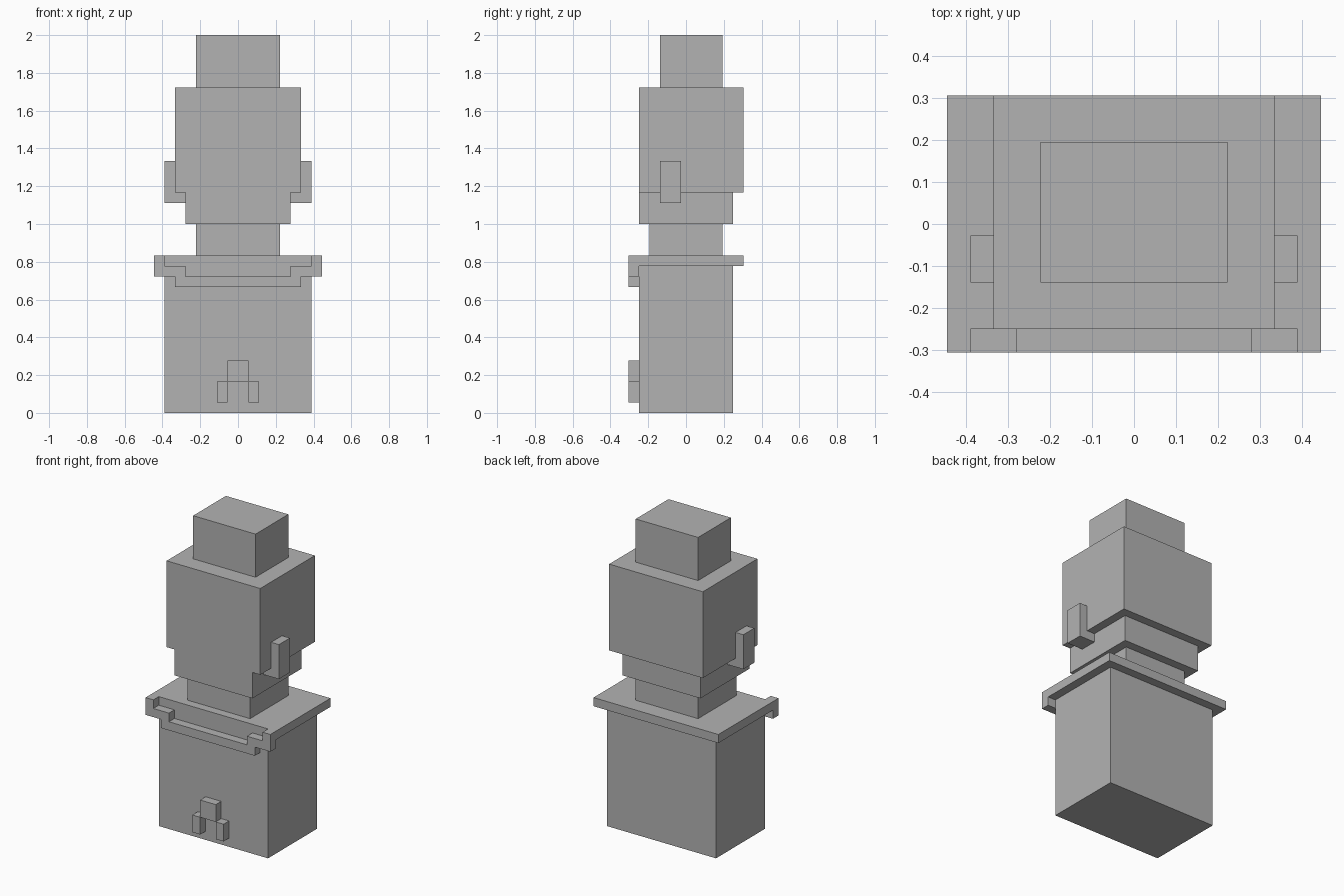
import bpy
import bmesh

cube = bpy.data.objects.get("Cube")
if cube:
    bpy.data.objects.remove(cube, do_unlink=True)

U = 1 / 18  # size of one block

grey = bpy.data.materials.new("plain grey")
grey.use_nodes = True
colour = (0.45, 0.45, 0.45, 1)
grey.diffuse_color = colour
grey.node_tree.nodes["Principled BSDF"].inputs["Base Color"].default_value = colour


def prism(name, outline, y0, y1):
    """Extrude an x-z outline, given in blocks, from y0 to y1."""
    bm = bmesh.new()
    face = bm.faces.new([bm.verts.new((x * U, y0 * U, z * U)) for x, z in outline])
    result = bmesh.ops.extrude_face_region(bm, geom=[face])
    moved = [v for v in result["geom"] if isinstance(v, bmesh.types.BMVert)]
    bmesh.ops.translate(bm, verts=moved, vec=(0, (y1 - y0) * U, 0))
    bmesh.ops.recalc_face_normals(bm, faces=bm.faces)
    mesh = bpy.data.meshes.new(name)
    bm.to_mesh(mesh)
    bm.free()
    mesh.materials.append(grey)
    obj = bpy.data.objects.new(name, mesh)
    bpy.context.collection.objects.link(obj)
    return obj


def block(name, half_width, y0, y1, z0, z1):
    w = half_width
    return prism(name, [(-w, z0), (w, z0), (w, z1), (-w, z1)], y0, y1)


def symmetric(name, half, y0, y1):
    """Close a right-hand outline with its mirror image."""
    return prism(name, half + [(-x, z) for x, z in reversed(half)], y0, y1)


# Stacked main blocks
block("body", 7, -4.5, 4.5, 0, 14)
block("shoulder_plate", 8, -4.5, 5.5, 14, 15)
block("neck", 4, -3.5, 3.5, 15, 18)
block("jaw", 5, -4.5, 4.5, 18, 21)
block("head", 6, -4.5, 5.5, 21, 31)
block("topknot", 4, -2.5, 3.5, 31, 36)

# Stepped trim hanging across the chest
symmetric("collar_trim", [(6, 12), (6, 13), (8, 13), (8, 15), (7, 15),
                          (7, 14), (5, 14), (5, 13)], -5.5, -4.5)

# Arch-shaped ornament near the base
symmetric("base_ornament", [(1, 3), (1, 1), (2, 1), (2, 3), (1, 3.0001),
                            (1, 5)], -5.5, -4.5)

# Hooked ears on both sides of the head
hook = [(5, 20), (7, 20), (7, 24), (6, 24), (6, 21), (5, 21)]
for side, sign in (("left", 1), ("right", -1)):
    prism(side + "_ear", [(sign * x, z) for x, z in hook], -2.5, -0.5)
